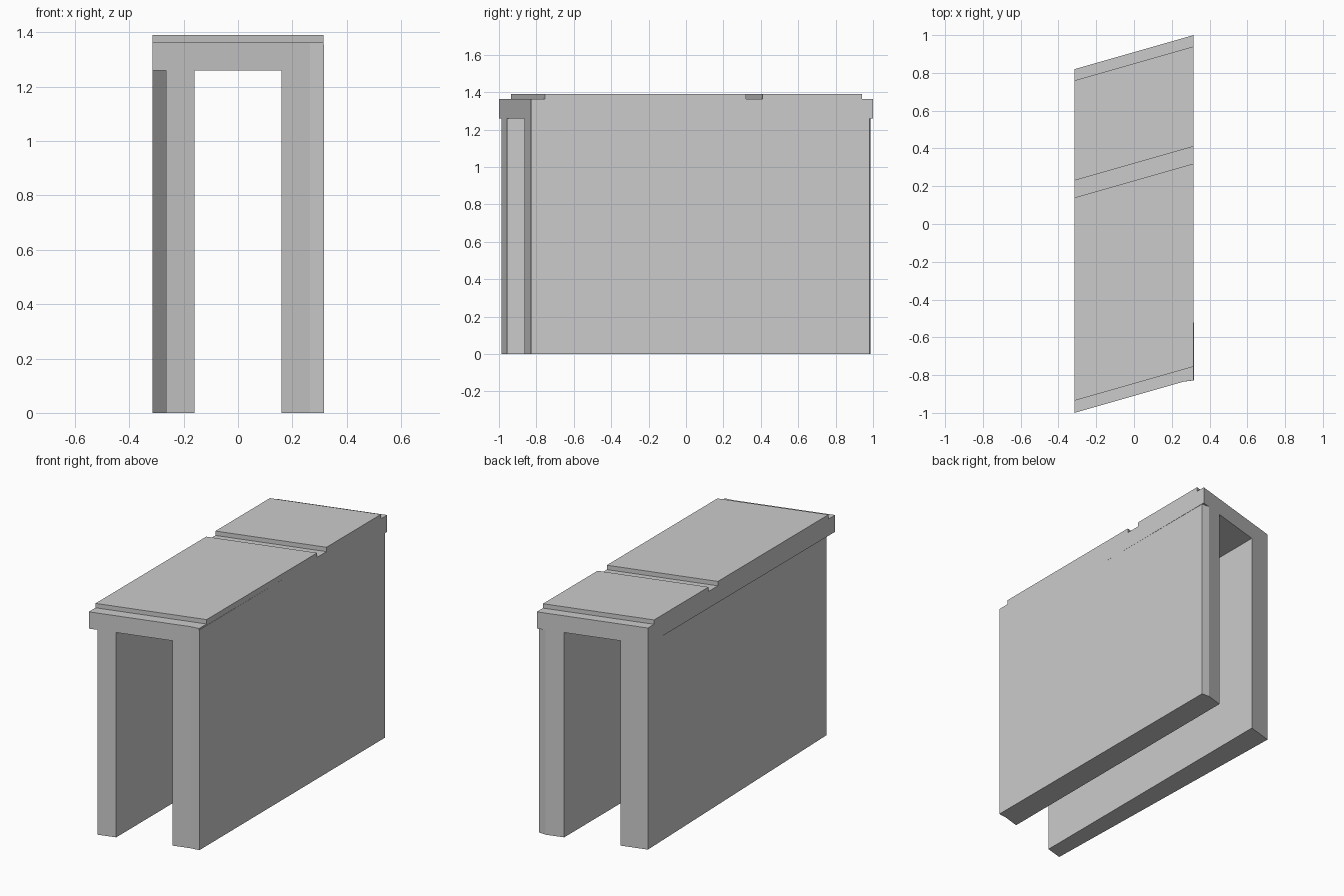
import bpy, bmesh

if "Cube" in bpy.data.objects:
    bpy.data.objects.remove(bpy.data.objects["Cube"])

SLOPE = 0.18 / 0.63
HALF = 0.315


def skew(y_left, x):
    # y position at x on a skewed line starting at y_left on the left edge
    return y_left + (x + HALF) * SLOPE


def prism(name, outline, z0, z1):
    bm = bmesh.new()
    low = [bm.verts.new((x, y, z0)) for x, y in outline]
    top = [bm.verts.new((x, y, z1)) for x, y in outline]
    bm.faces.new(low[::-1])
    bm.faces.new(top)
    n = len(outline)
    for i in range(n):
        j = (i + 1) % n
        bm.faces.new((low[i], low[j], top[j], top[i]))
    bmesh.ops.recalc_face_normals(bm, faces=bm.faces)
    me = bpy.data.meshes.new(name)
    bm.to_mesh(me)
    bm.free()
    ob = bpy.data.objects.new(name, me)
    bpy.context.collection.objects.link(ob)
    return ob


def band(name, y0, y1, z0, z1):
    # full-width parallelogram slab
    return prism(name, [(-HALF, y0), (HALF, skew(y0, HALF)),
                        (HALF, skew(y1, HALF)), (-HALF, y1)], z0, z1)


# Deck slab with a squared front right corner
deck = prism("underpass", [(-HALF, -1), (0.265, skew(-1, 0.265)), (HALF, -0.828),
                           (HALF, 1), (-HALF, 0.82)], 1.26, 1.363)

# Side walls: the left one tapers inward toward the front
left_wall = prism("left_wall", [(-0.265, skew(-1, -0.265)), (-0.16, skew(-1, -0.16)),
                                (-0.16, skew(0.82, -0.16)), (-HALF, 0.82)], 0, 1.31)
right_wall = prism("right_wall", [(0.16, skew(-1, 0.16)), (0.265, skew(-1, 0.265)),
                                  (0.317, -0.828), (0.313, 0.982),
                                  (0.265, skew(0.82, 0.265)), (0.16, skew(0.82, 0.16))],
                   0, 1.355)

# Raised road surface panels with a groove between them
front_panel = band("front_panel", -0.935, 0.14, 1.34, 1.39)
back_panel = band("back_panel", 0.23, 0.76, 1.34, 1.39)

# Merge everything into one solid
parts = [left_wall, right_wall, front_panel, back_panel]
for p in parts:
    m = deck.modifiers.new("join_" + p.name, 'BOOLEAN')
    m.operation = 'UNION'
    m.solver = 'EXACT'
    m.object = p
bpy.context.view_layer.objects.active = deck
for p in parts:
    bpy.ops.object.modifier_apply(modifier="join_" + p.name)
for p in parts:
    bpy.data.objects.remove(p, do_unlink=True)
